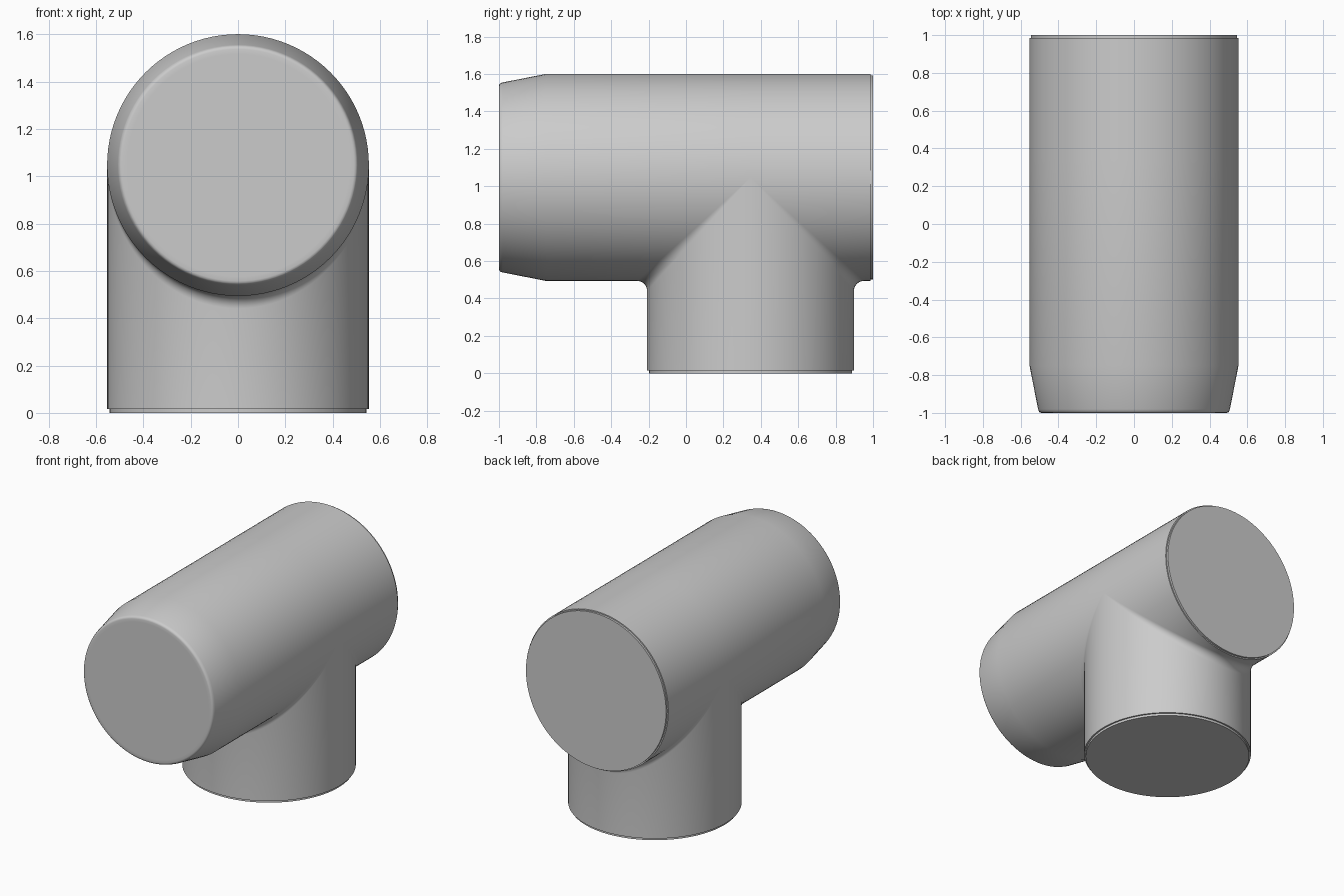
import bpy, bmesh
from math import sin, cos, pi, radians
from mathutils import Vector

cube = bpy.data.objects.get("Cube")
if cube:
    bpy.data.objects.remove(cube, do_unlink=True)

RADIUS = 0.553      # shared by the barrel and the stem
FILLET = 0.053      # blend radius where they meet
AXIS_Z = 1.047      # height of the barrel axis
STEM_Y = 0.345      # position of the stem axis
SIDES = 96
STEPS = 6
ANGLES = [2 * pi * i / SIDES for i in range(SIDES + 1)]
REACH = RADIUS + FILLET

bm = bmesh.new()


def loft(rows, cap_first=False, cap_last=False):
    """Skin consecutive rows of points, optionally closing the ends."""
    grid = [[bm.verts.new(p) for p in row] for row in rows]
    for a, b in zip(grid, grid[1:]):
        for i in range(SIDES):
            bm.faces.new((a[i], a[i + 1], b[i + 1], b[i]))
    if cap_first:
        bm.faces.new(grid[0][:-1])
    if cap_last:
        bm.faces.new(grid[-1][:-1])


def barrel_ring(y, r):
    return [(r * sin(a), y, AXIS_Z - r * cos(a)) for a in ANGLES]


def barrel_edge(side):
    """Edge of the stem opening; it closes to a line on the upper half."""
    return [(RADIUS * sin(a), STEM_Y + side * REACH * max(cos(a), 0),
             AXIS_Z - RADIUS * cos(a)) for a in ANGLES]


def stem_ring(z, r):
    return [(r * sin(a), STEM_Y - r * cos(a), z) for a in ANGLES]


def fillet_ring(f):
    """Ring on the rolling-ball blend, from stem (f=0) to barrel (f=1)."""
    ring = []
    for a in ANGLES:
        s, c = sin(a), cos(a)
        centre = Vector((REACH * s, STEM_Y - REACH * c, AXIS_Z - REACH * abs(c)))
        to_stem = Vector((-s, c, 0))
        to_barrel = Vector((-s, 0, abs(c)))
        ring.append(centre + FILLET * to_stem.lerp(to_barrel, f).normalized())
    return ring


# Barrel front: flat face, rounded rim, taper, then straight to the opening
nose = [(-1, 0.47), (-1, 0.49), (-0.998, 0.498), (-0.992, 0.504),
        (-0.98, 0.508), (-0.75, RADIUS)]
loft([barrel_ring(y, r) for y, r in nose] + [barrel_edge(-1)], cap_first=True)

# Barrel back: straight wall with a small stepped rim
tail = [(0.986, RADIUS), (0.986, 0.545), (1, 0.545)]
loft([barrel_edge(1)] + [barrel_ring(y, r) for y, r in tail], cap_last=True)

# Stem: stepped foot and wall rising to the blend
foot = [(0, 0.542), (0.016, 0.542), (0.016, RADIUS)]
loft([stem_ring(z, r) for z, r in foot] + [fillet_ring(0)], cap_first=True)

# Blend between stem and barrel
loft([fillet_ring(k / STEPS) for k in range(STEPS + 1)])

bmesh.ops.remove_doubles(bm, verts=bm.verts, dist=0.0001)
bmesh.ops.recalc_face_normals(bm, faces=bm.faces)

mesh = bpy.data.meshes.new("pipe_tee")
bm.to_mesh(mesh)
bm.free()
tee = bpy.data.objects.new("pipe_tee", mesh)
bpy.context.collection.objects.link(tee)

# Plain grey
grey = bpy.data.materials.new("plain_grey")
grey.use_nodes = True
colour = (0.6, 0.6, 0.6, 1)
grey.diffuse_color = colour
grey.node_tree.nodes["Principled BSDF"].inputs["Base Color"].default_value = colour
mesh.materials.append(grey)

bpy.ops.object.select_all(action="DESELECT")
tee.select_set(True)
bpy.context.view_layer.objects.active = tee
bpy.ops.object.shade_smooth_by_angle(angle=radians(35))
